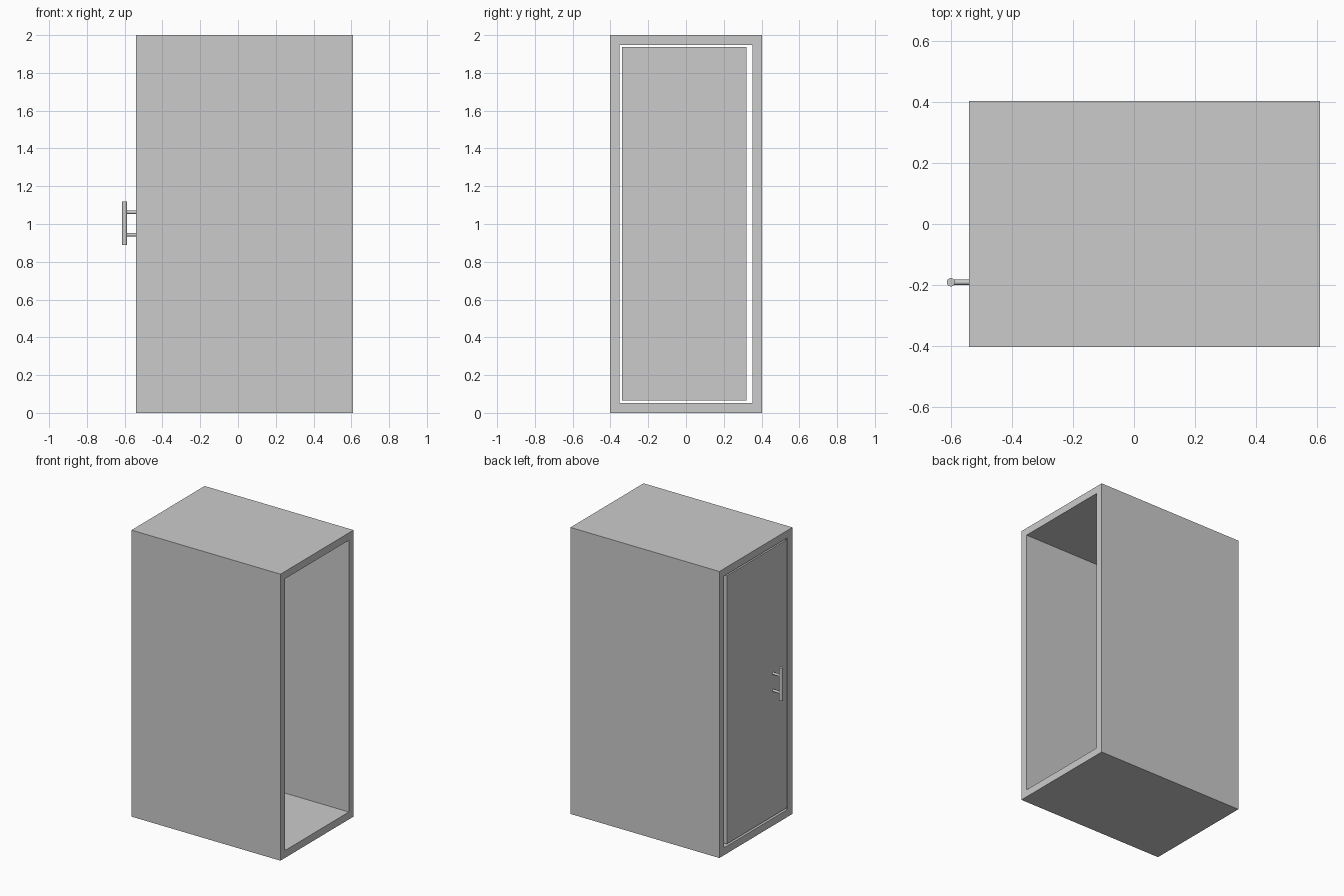
import bpy
import bmesh
from mathutils import Matrix, Vector

cube = bpy.data.objects.get("Cube")
if cube:
    bpy.data.objects.remove(cube, do_unlink=True)

# One plain grey for everything
grey = bpy.data.materials.new("plain grey")
grey.use_nodes = True
COLOUR = (0.6, 0.6, 0.6, 1.0)
grey.diffuse_color = COLOUR
grey.node_tree.nodes["Principled BSDF"].inputs["Base Color"].default_value = COLOUR


def add_object(name, bm):
    mesh = bpy.data.meshes.new(name)
    bmesh.ops.recalc_face_normals(bm, faces=bm.faces)
    bm.to_mesh(mesh)
    bm.free()
    mesh.materials.append(grey)
    obj = bpy.data.objects.new(name, mesh)
    bpy.context.collection.objects.link(obj)
    return obj


def add_box(bm, low, high):
    low, high = Vector(low), Vector(high)
    size = Matrix.Diagonal((*(high - low), 1))
    bmesh.ops.create_cube(bm, size=1, matrix=Matrix.Translation((low + high) / 2) @ size)


def rod(name, start, end, radius, sides=32):
    start, end = Vector(start), Vector(end)
    axis = end - start
    turn = axis.to_track_quat("Z", "Y").to_matrix().to_4x4()
    bm = bmesh.new()
    bmesh.ops.create_cone(bm, cap_ends=True, segments=sides, radius1=radius,
                          radius2=radius, depth=axis.length,
                          matrix=Matrix.Translation((start + end) / 2) @ turn)
    for face in bm.faces:
        face.smooth = len(face.verts) == 4
    for edge in bm.edges:
        edge.smooth = all(len(f.verts) == 4 for f in edge.link_faces)
    return add_object(name, bm)


DOOR_X, OPEN_X = -0.54, 0.61
HALF_Y, HEIGHT, WALL = 0.403, 2.0, 0.052

# Cabinet shell: a rectangular tube open at both x ends
bm = bmesh.new()
rings = []
for x in (DOOR_X, OPEN_X):
    for inset in (0, WALL):
        y, low, high = HALF_Y - inset, inset, HEIGHT - inset
        rings.append([bm.verts.new((x, *p)) for p in
                      ((-y, low), (y, low), (y, high), (-y, high))])
outer_a, inner_a, outer_b, inner_b = rings
for first, second in ((outer_a, outer_b), (inner_a, inner_b),
                      (outer_a, inner_a), (outer_b, inner_b)):
    for i in range(4):
        j = (i + 1) % 4
        bm.faces.new((first[i], first[j], second[j], second[i]))
add_object("cabinet_shell", bm)

# Door, flush with the shell and with a gap all round
bm = bmesh.new()
add_box(bm, (DOOR_X, -0.34, 0.066), (DOOR_X + 0.05, 0.32, 1.938))
add_object("door", bm)

# Pull handle: upright bar on two posts
BAR_X, BAR_Y = -0.6, -0.191
rod("handle_bar", (BAR_X, BAR_Y, 0.89), (BAR_X, BAR_Y, 1.12), 0.0135)
for name, z in (("lower_handle_post", 0.943), ("upper_handle_post", 1.062)):
    rod(name, (BAR_X, BAR_Y, z), (DOOR_X + 0.01, BAR_Y, z), 0.0085)
